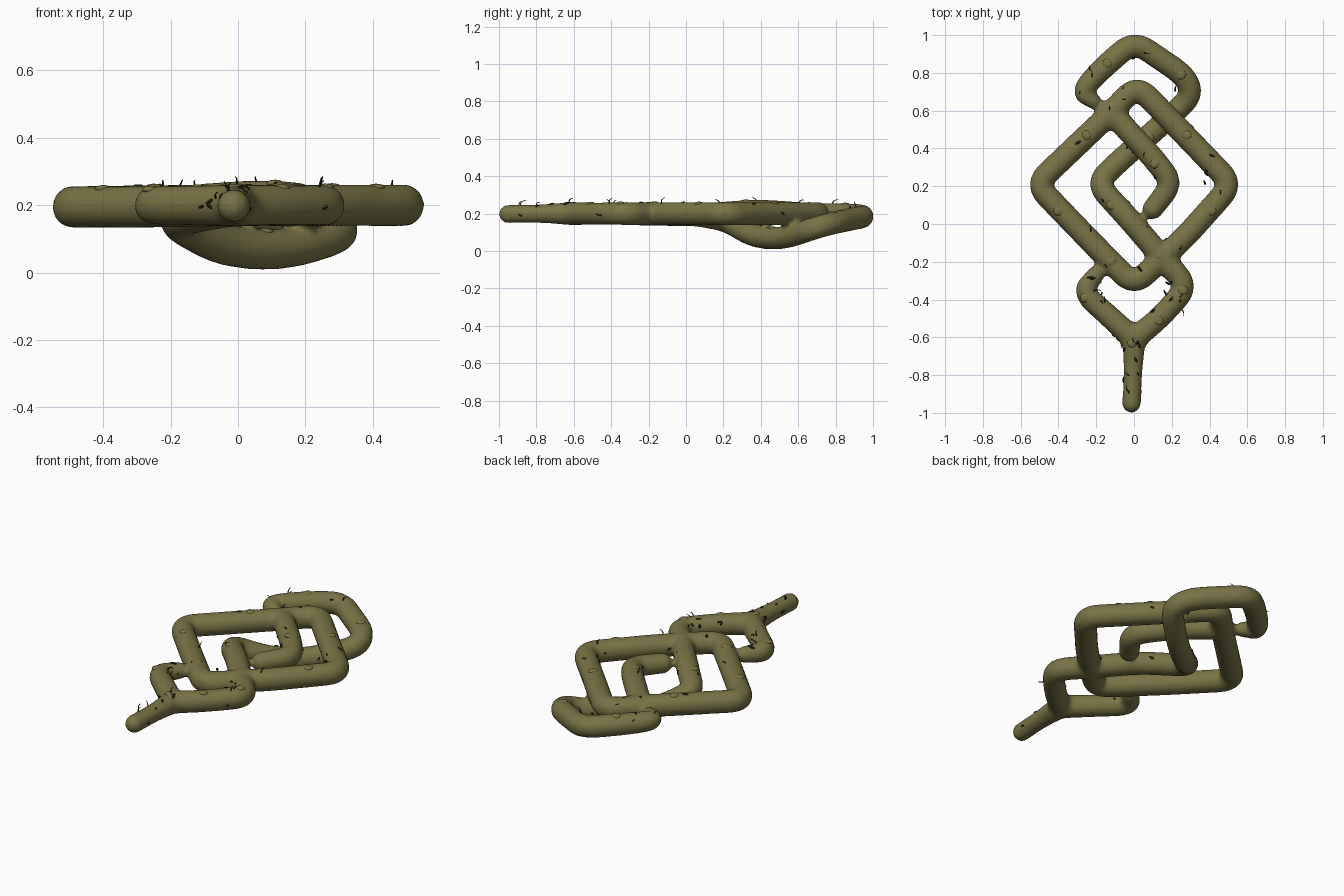
import bpy, bmesh, math, random
from mathutils import Vector, Matrix

if "Cube" in bpy.data.objects:
    bpy.data.objects.remove(bpy.data.objects["Cube"])

random.seed(4)

def material(name, col):
    m = bpy.data.materials.new(name)
    m.diffuse_color = (*col, 1)
    m.use_nodes = True
    m.node_tree.nodes["Principled BSDF"].inputs["Base Color"].default_value = m.diffuse_color
    return m

OLIVE = material("olive", (0.19, 0.17, 0.06))
DARK = material("dark_fibre", (0.015, 0.012, 0.006))

# Strand centre lines: (x, y, z, radius)
R = 0.063
main_loop = [(.15, -.18, .2, R), (.27, -.07, .2, R), (.52, .21, .2, R), (.27, .47, .2, R),
             (.015, .735, .2, R), (-.12, .59, .2, R), (-.52, .21, .195, R),
             (-.26, -.06, .195, R), (0, -.325, .2, R), (.15, -.18, .2, R)]
inner_hook = [(-.12, .59, .2, R), (.0, .46, .212, .062), (.11, .34, .214, .062),
              (.205, .215, .205, .06), (.1, .08, .2, .056)]
under_strand = [(.15, -.18, .2, R), (-.02, .02, .2, R), (-.2, .215, .165, .062),
                (-.06, .35, .085, .062), (.06, .45, .066, .061), (.17, .55, .075, .061),
                (.31, .68, .12, .061), (.27, .785, .15, .062), (0, .968, .187, .062),
                (-.15, .84, .195, .062), (-.285, .7, .2, .055), (-.215, .65, .2, .042)]
stem = [(-.013, -.95, .198, .05), (-.005, -.78, .2, .049), (0, -.61, .2, R)]
right_fork = [(0, -.61, .2, R), (.14, -.495, .2, .06), (.285, -.33, .2, .062), (.15, -.18, .2, R)]
left_fork = [(0, -.61, .2, R), (-.13, -.49, .2, .06), (-.275, -.36, .2, .058), (-.2, -.265, .2, .046)]
strands = [main_loop, inner_hook, under_strand, stem, right_fork, left_fork]

def rounded(points, cut=0.085, n=6):
    """Replace every inner corner with a small quadratic arc."""
    p = [Vector(q) for q in points]
    out = [p[0]]
    for a, b, c in zip(p, p[1:], p[2:]):
        s = b + (a - b) * min(.45, cut / (a - b).length)
        e = b + (c - b) * min(.45, cut / (c - b).length)
        for i in range(n + 1):
            t = i / n
            out.append(s * (1 - t) ** 2 + b * 2 * t * (1 - t) + e * t * t)
    return out + [p[-1]]

def tube_curve(name, paths, bevel, res, mat):
    cu = bpy.data.curves.new(name, 'CURVE')
    cu.dimensions = '3D'
    cu.bevel_depth, cu.bevel_resolution, cu.use_fill_caps = bevel, res, True
    for path in paths:
        sp = cu.splines.new('POLY')
        sp.points.add(len(path) - 1)
        for pt, q in zip(sp.points, path):
            pt.co = (q[0], q[1], q[2], 1)
            pt.radius = q[3]
    ob = bpy.data.objects.new(name, cu)
    bpy.context.collection.objects.link(ob)
    me = bpy.data.meshes.new_from_object(ob.evaluated_get(bpy.context.evaluated_depsgraph_get()))
    bpy.data.objects.remove(ob)
    me.materials.clear()
    me.materials.append(mat)
    return me

def add(name, me):
    ob = bpy.data.objects.new(name, me)
    bpy.context.collection.objects.link(ob)
    return ob

# Knotted body: tubes plus rounded ends, fused into one skin
paths = [rounded(s) for s in strands]
body = tube_curve("knot_body", paths, 1.0, 6, OLIVE)
bm = bmesh.new()
bm.from_mesh(body)
for path in paths:
    for q in (path[0], path[-1]):
        bmesh.ops.create_uvsphere(bm, u_segments=24, v_segments=16, radius=q[3],
                                  matrix=Matrix.Translation(q.xyz))
for x, y, r in [(.15, -.18, .072), (-.11, .585, .07), (0, -.6, .07)]:
    bmesh.ops.create_uvsphere(bm, u_segments=24, v_segments=16, radius=r,
                              matrix=Matrix.Translation((x, y, .2)) @ Matrix.Diagonal((1.15, 1.15, .9, 1)))
bm.to_mesh(body)
bm.free()
ob = add("knot_body", body)
rm = ob.modifiers.new("fuse", 'REMESH')
rm.mode, rm.voxel_size, rm.use_smooth_shade = 'VOXEL', 0.012, True
sm = ob.modifiers.new("soften", 'SMOOTH')
sm.factor, sm.iterations = 0.5, 8

# Small round buds set into the upper side of the strands
buds = [(-.14, .85), (.25, .79), (-.25, .47), (.28, .47), (.08, .46), (.11, .32), (-.4, .07),
        (-.12, .1), (.41, .07), (-.12, -.2), (.14, -.17), (-.26, -.39), (.26, -.35),
        (.13, -.51), (-.01, -.63)]
samples = [q for path in paths for a, b in zip(path, path[1:])
           for q in [a.lerp(b, i / 8) for i in range(8)]]
bm = bmesh.new()
for x, y in buds:
    q = min(samples, key=lambda s: (s.x - x) ** 2 + (s.y - y) ** 2)
    top = q.z + math.sqrt(max(0, q.w ** 2 - (q.x - x) ** 2 - (q.y - y) ** 2))
    bmesh.ops.create_uvsphere(bm, u_segments=16, v_segments=8, radius=1,
                              matrix=Matrix.Translation((x, y, top - .008)) @ Matrix.Diagonal((.026, .026, .011, 1)))
for f in bm.faces:
    f.smooth = True
me = bpy.data.meshes.new("buds")
bm.to_mesh(me)
bm.free()
me.materials.append(OLIVE)
add("buds", me)

# Dark flakes and curled hairs scattered over the strands, densest on the stem
def surface_spot(path):
    i = random.randrange(len(path) - 1)
    a, b = path[i], path[i + 1]
    if (b - a).length < .03:
        a, b = path[max(0, i - 3)], path[min(len(path) - 1, i + 4)]
    q = a.lerp(b, random.random())
    along = (b - a).xyz.normalized()
    side = along.cross(Vector((0, 0, 1))).normalized()
    ang = random.uniform(-.2, math.pi + .2)
    out = side * math.cos(ang) + side.cross(along) * math.sin(ang)
    return q.xyz + out * (q.w - .003), out, along

hairs = []
bm = bmesh.new()
for path, flakes, curls in zip(paths, (18, 4, 9, 9, 9, 10), (5, 1, 4, 4, 3, 4)):
    for _ in range(flakes):
        p, out, along = surface_spot(path)
        t = (along + out.cross(along) * random.uniform(-1, 1)).normalized()
        rot = Matrix((t, out.cross(t), out)).transposed().to_4x4()
        size = random.uniform(.008, .019)
        bmesh.ops.create_icosphere(bm, subdivisions=2, radius=1, matrix=Matrix.Translation(p) @ rot
                                   @ Matrix.Diagonal((size, size * .4, .005, 1)))
    for _ in range(curls):
        p, out, along = surface_spot(path)
        bend = (along * random.choice((-1, 1)) + out.cross(along) * random.uniform(-1, 1)).normalized()
        ln = random.uniform(.018, .034)
        hairs.append([(*(p + out * ln * math.sin(t * 1.5) + bend * ln * t * t), .0035 * (1 - .6 * t))
                      for t in (0, .2, .4, .6, .8, 1)])
me = bpy.data.meshes.new("flakes")
bm.to_mesh(me)
bm.free()
me.materials.append(DARK)
add("flakes", me)
add("hairs", tube_curve("hairs", hairs, 1.0, 1, DARK))
